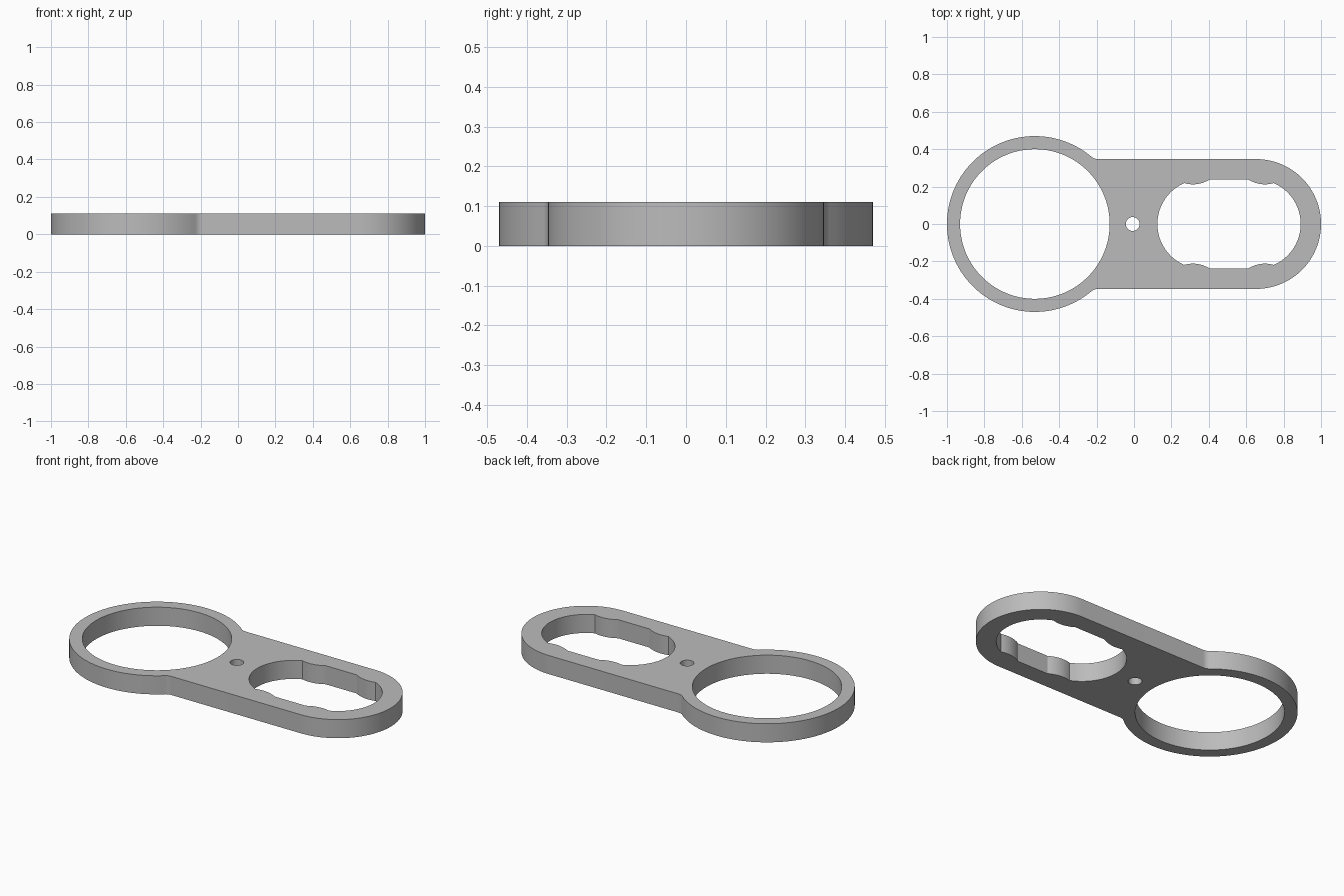
import bpy
import bmesh
from math import radians, degrees, cos, sin, atan2, sqrt

if "Cube" in bpy.data.objects:
    bpy.data.objects.remove(bpy.data.objects["Cube"])

HEIGHT = 0.11
RING_X, RING_OUTER, RING_INNER = -0.53, 0.47, 0.4
BODY_HALF, END_X = 0.347, 0.653
FILLET = 0.055
SLOT_R, SLOT_MID = 0.238, 0.508


def arc(cx, cy, r, start, end, count):
    angles = [radians(start + (end - start) * i / count) for i in range(count + 1)]
    return [(cx + r * cos(a), cy + r * sin(a)) for a in angles]


def mirror_y(points):
    return points + [(x, -y) for x, y in reversed(points)]


# Outer outline: rounded end, small fillet, large ring
fillet_y = BODY_HALF + FILLET
fillet_x = RING_X + sqrt((RING_OUTER + FILLET) ** 2 - fillet_y ** 2)
join = degrees(atan2(fillet_y, fillet_x - RING_X))
outline = mirror_y(
    arc(END_X, 0, BODY_HALF, 0, 90, 32)
    + arc(fillet_x, fillet_y, FILLET, -90, join - 180, 6)
    + arc(RING_X, 0, RING_OUTER, join, 180, 48))

# Slot outline: rounded ends with four shallow bulges
quarter = (arc(END_X, 0, SLOT_R, 0, 66.7, 24)
           + arc(0.701, 0.382, 0.17, -73.6, -122.4, 12))
slot = mirror_y(quarter + [(2 * SLOT_MID - x, y) for x, y in reversed(quarter)])

# Round openings
ring_hole = arc(RING_X, 0, RING_INNER, 0, 360, 128)
pin_hole = arc(-0.007, 0, 0.037, 0, 360, 32)

# Fill the flat profile and extrude it
bm = bmesh.new()
for loop in (outline, slot, ring_hole, pin_hole):
    verts = [bm.verts.new((x, y, 0)) for x, y in loop]
    for i, v in enumerate(verts):
        bm.edges.new((v, verts[(i + 1) % len(verts)]))
bmesh.ops.remove_doubles(bm, verts=bm.verts[:], dist=0.002)
bmesh.ops.triangle_fill(bm, use_beauty=True, use_dissolve=False,
                        edges=bm.edges[:], normal=(0, 0, 1))
result = bmesh.ops.extrude_face_region(bm, geom=bm.faces[:], use_keep_orig=True)
top = [g for g in result["geom"] if isinstance(g, bmesh.types.BMVert)]
bmesh.ops.translate(bm, verts=top, vec=(0, 0, HEIGHT))
bmesh.ops.recalc_face_normals(bm, faces=bm.faces[:])

mesh = bpy.data.meshes.new("bracket_plate")
bm.to_mesh(mesh)
bm.free()
plate = bpy.data.objects.new("bracket_plate", mesh)
bpy.context.collection.objects.link(plate)

# Plain grey finish
grey = bpy.data.materials.new("plain_grey")
grey.use_nodes = True
colour = (0.5, 0.5, 0.5, 1)
grey.diffuse_color = colour
grey.node_tree.nodes["Principled BSDF"].inputs["Base Color"].default_value = colour
mesh.materials.append(grey)

bpy.context.view_layer.objects.active = plate
plate.select_set(True)
bpy.ops.object.shade_smooth_by_angle(angle=radians(20))
